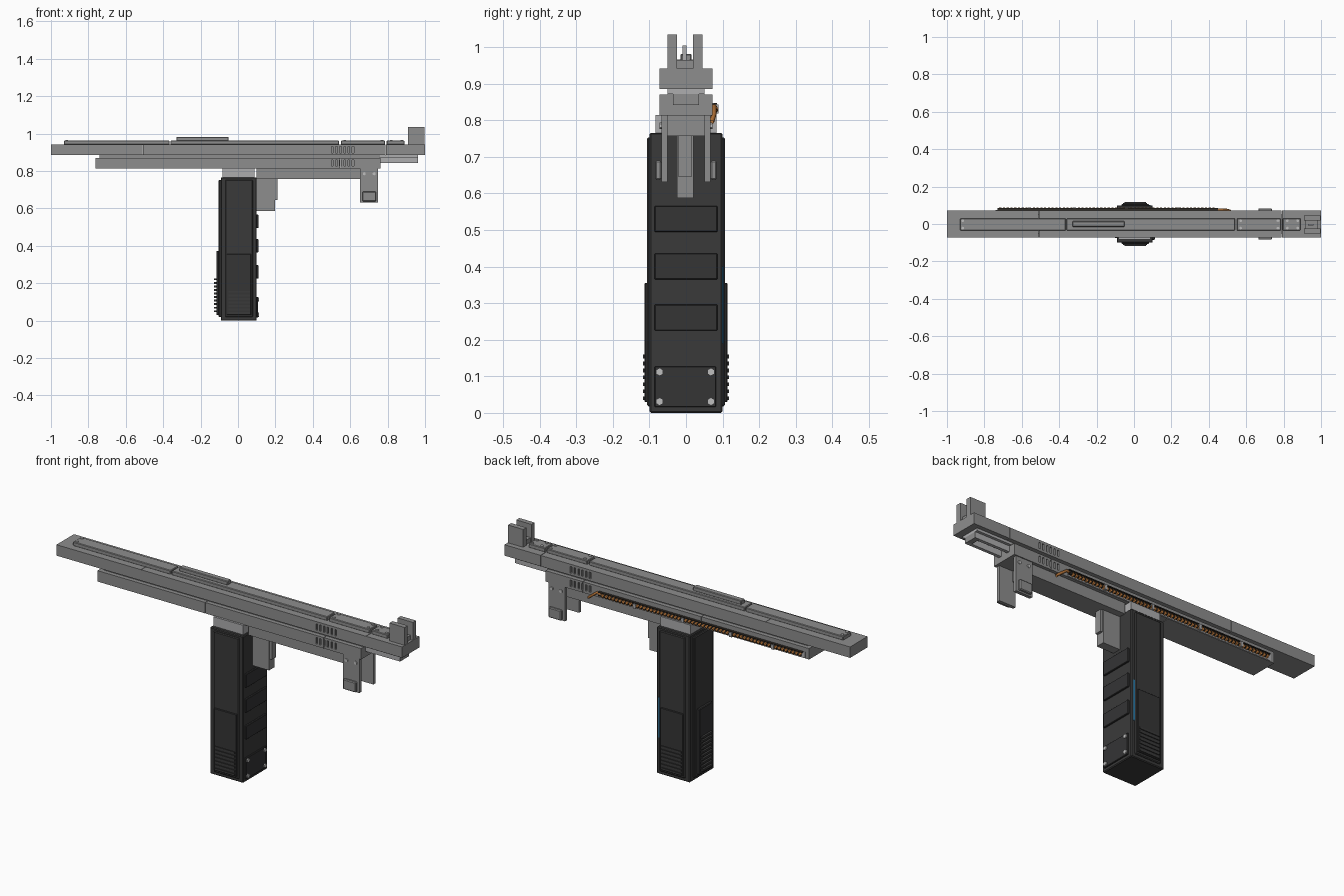
import bpy, bmesh, math
from mathutils import Vector

old = bpy.data.objects.get("Cube")
if old:
    bpy.data.objects.remove(old, do_unlink=True)


def material(name, *rgb):
    m = bpy.data.materials.new(name)
    m.use_nodes = True
    m.diffuse_color = (*rgb, 1)
    m.node_tree.nodes["Principled BSDF"].inputs["Base Color"].default_value = (*rgb, 1)
    return m


STEEL = material("steel grey", 0.27, 0.27, 0.27)
LIGHT = material("light steel", 0.42, 0.42, 0.43)
SILVER = material("bolt silver", 0.52, 0.52, 0.52)
DARK = material("grip black", 0.042, 0.042, 0.042)
PANEL = material("panel black", 0.035, 0.035, 0.036)
COPPER = material("copper orange", 0.45, 0.17, 0.04)
SHADE = material("cable black", 0.03, 0.025, 0.02)
BLUE = material("blue", 0.03, 0.33, 0.68)


def box(name, x, y, z, mat, bevel=0.0):
    """Box from (min, max) ranges on each axis."""
    bm = bmesh.new()
    bmesh.ops.create_cube(bm, size=1)
    for v in bm.verts:
        v.co = Vector([r[0] if c < 0 else r[1] for c, r in zip(v.co, (x, y, z))])
    me = bpy.data.meshes.new(name)
    bm.to_mesh(me)
    bm.free()
    me.materials.append(mat)
    ob = bpy.data.objects.new(name, me)
    bpy.context.collection.objects.link(ob)
    if bevel:
        b = ob.modifiers.new("bevel", "BEVEL")
        b.width = bevel
        b.segments = 1
    return ob


def bolt(name, pos, axis, mat=SILVER, r=0.01, depth=0.008, sides=6):
    bpy.ops.mesh.primitive_cylinder_add(vertices=sides, radius=r, depth=depth, location=pos)
    ob = bpy.context.object
    ob.name = name
    ob.rotation_euler = Vector(axis).to_track_quat("Z", "Y").to_euler()
    ob.data.materials.append(mat)
    return ob


def cut_slots(target, z):
    """Row of shallow vertical vents on both flanks."""
    for side in (-1, 1):
        for i in range(6):
            x = 0.50 + i * 0.022
            c = box("vent_cutter", (x, x + 0.009), (side * 0.07 - 0.008, side * 0.07 + 0.008), z, STEEL)
            c.hide_render = True
            c.hide_set(True)
            m = target.modifiers.new("vent", "BOOLEAN")
            m.operation = "DIFFERENCE"
            m.object = c


# Upper rail in three butted lengths
cuts = [-1, -0.51, 0.79, 1]
for i, (a, b) in enumerate(zip(cuts, cuts[1:])):
    rail = box(f"upper_rail_{i + 1}", (a + 0.001, b - 0.001), (-0.072, 0.072), (0.885, 0.942), STEEL)
    if i == 1:
        cut_slots(rail, (0.897, 0.93))

# Raised strip along the top, with bolts and a rib
spans = [(-0.93, -0.365), (-0.36, 0.54), (0.55, 0.785), (0.795, 0.89)]
for i, s in enumerate(spans):
    box(f"top_strip_{i + 1}", s, (-0.035, 0.03), (0.94, 0.962), STEEL, 0.003)
box("top_rib", (-0.33, -0.05), (-0.015, 0.015), (0.96, 0.982), STEEL, 0.003)
for x in (-0.915, 0.57, 0.77, 0.82, 0.875):
    for y in (-0.022, 0.018):
        bolt("strip_bolt", (x, y, 0.963), (0, 0, 1), r=0.008, depth=0.006)

# Rear sight ears and centre post
for y in (-0.05, 0.019):
    box("sight_ear", (0.91, 0.998), (y, y + 0.026), (0.94, 1.035), STEEL)
box("sight_post", (0.93, 0.96), (-0.009, 0.001), (0.94, 1.005), LIGHT)
box("sight_base", (0.915, 0.985), (-0.025, 0.02), (0.94, 0.965), STEEL)

# Spacer and lower rail
box("rail_spacer", (-0.74, 0.76), (-0.05, 0.05), (0.868, 0.887), STEEL)
for i, s in enumerate([(-0.762, -0.14), (-0.138, 0.545), (0.547, 0.762)]):
    rail = box(f"lower_rail_{i + 1}", s, (-0.072, 0.072), (0.813, 0.87), STEEL)
    if i:
        cut_slots(rail, (0.826, 0.859))

# Open U-shaped loop at the rear
for y in (-0.036, 0.02):
    box("loop_arm", (0.74, 0.96), (y, y + 0.016), (0.842, 0.872), LIGHT)
box("loop_end", (0.935, 0.962), (-0.036, 0.036), (0.842, 0.872), STEEL)
box("loop_roof", (0.76, 0.962), (-0.05, 0.05), (0.872, 0.886), LIGHT)

# Under-rail housing, trigger block
box("under_housing", (0.1, 0.66), (-0.055, 0.055), (0.757, 0.815), STEEL)
box("trigger_block", (0.095, 0.197), (-0.025, 0.02), (0.587, 0.765), STEEL)
box("trigger_plate", (0.195, 0.21), (-0.02, 0.015), (0.645, 0.758), STEEL)

# Twin hanging brackets with pads and bolts
for side, name in ((-1, "right"), (1, "left")):
    box(f"{name}_bracket", (0.653, 0.748), sorted((side * 0.05, side * 0.067)), (0.632, 0.815), STEEL)
    box(f"{name}_bracket_pad", (0.665, 0.738), sorted((side * 0.067, side * 0.084)), (0.637, 0.69), STEEL, 0.004)
    for x in (0.675, 0.728):
        bolt(f"{name}_bracket_bolt", (x, side * 0.068, 0.785), (0, side, 0), r=0.009)
box("bracket_web", (0.653, 0.67), (-0.05, 0.05), (0.757, 0.815), STEEL)

# Neck and grip
box("neck", (-0.083, 0.088), (-0.083, 0.083), (0.76, 0.815), LIGHT)
box("grip", (-0.092, 0.1), (-0.1, 0.1), (0, 0.766), DARK, 0.004)

# Side cheeks with raised panel and ribs
for side, name in ((-1, "right"), (1, "left")):
    def out(a, b):
        return sorted((side * a, side * b))
    box(f"{name}_cheek", (-0.068, 0.08), out(0.09, 0.107), (0.018, 0.753), DARK, 0.004)
    box(f"{name}_cheek_panel", (-0.06, 0.07), out(0.1, 0.113), (0.03, 0.355), PANEL, 0.002)
    for i in range(7):
        z = 0.035 + i * 0.019
        box(f"{name}_cheek_rib", (-0.052, 0.063), out(0.11, 0.117), (z, z + 0.01), DARK)

# Front strap of the grip, panel and ribs
box("front_strap", (-0.103, -0.085), (-0.075, 0.075), (0.018, 0.753), DARK, 0.004)
box("front_strap_panel", (-0.116, -0.1), (-0.055, 0.055), (0.03, 0.372), PANEL, 0.003)
for i in range(10):
    z = 0.045 + i * 0.019
    box("front_strap_rib", (-0.127, -0.113), (-0.04, 0.04), (z, z + 0.01), DARK)

# Back strap of the grip: three pads, bolted plate
for z in (0.225, 0.365, 0.495):
    box("back_pad", (0.095, 0.109), (-0.086, 0.086), (z, z + 0.071), PANEL, 0.002)
box("back_plate", (0.095, 0.107), (-0.086, 0.082), (0.016, 0.127), PANEL, 0.002)
for y in (-0.072, 0.068):
    for z in (0.031, 0.112):
        bolt("plate_bolt", (0.108, y, z), (1, 0, 0), r=0.011, depth=0.01)

# Blue inlay in the corner beside the left cheek
box("blue_inlay", (0.08, 0.0875), (0.097, 0.102), (0.19, 0.4), BLUE)

# Copper cable along the left flank: tray, black hood, core, windings, clips
box("cable_tray", (-0.74, 0.45), (0.069, 0.075), (0.815, 0.846), LIGHT)
box("cable_hood", (-0.73, 0.45), (0.069, 0.085), (0.843, 0.847), SHADE)
bolt("cable_core", (-0.135, 0.077, 0.83), (1, 0, 0), SHADE, r=0.008, depth=1.17, sides=8)
for i in range(58):
    bolt("cable_winding", (-0.715 + i * 0.02, 0.077, 0.83), (1, 0, 0.5), COPPER, r=0.0105, depth=0.011, sides=8)
for x in (0.237, -0.04, -0.318, -0.56):
    box("cable_clip", (x - 0.007, x + 0.007), (0.07, 0.089), (0.818, 0.843), LIGHT)

# Loose end of the cable
curve = bpy.data.curves.new("cable_end", "CURVE")
curve.dimensions = "3D"
curve.bevel_depth = 0.007
curve.bevel_resolution = 1
path = [(0.43, 0.077, 0.83), (0.46, 0.077, 0.838), (0.49, 0.076, 0.815), (0.515, 0.07, 0.795)]
spline = curve.splines.new("POLY")
spline.points.add(len(path) - 1)
for p, co in zip(spline.points, path):
    p.co = (*co, 1)
curve.materials.append(COPPER)
bpy.context.collection.objects.link(bpy.data.objects.new("cable_end", curve))
